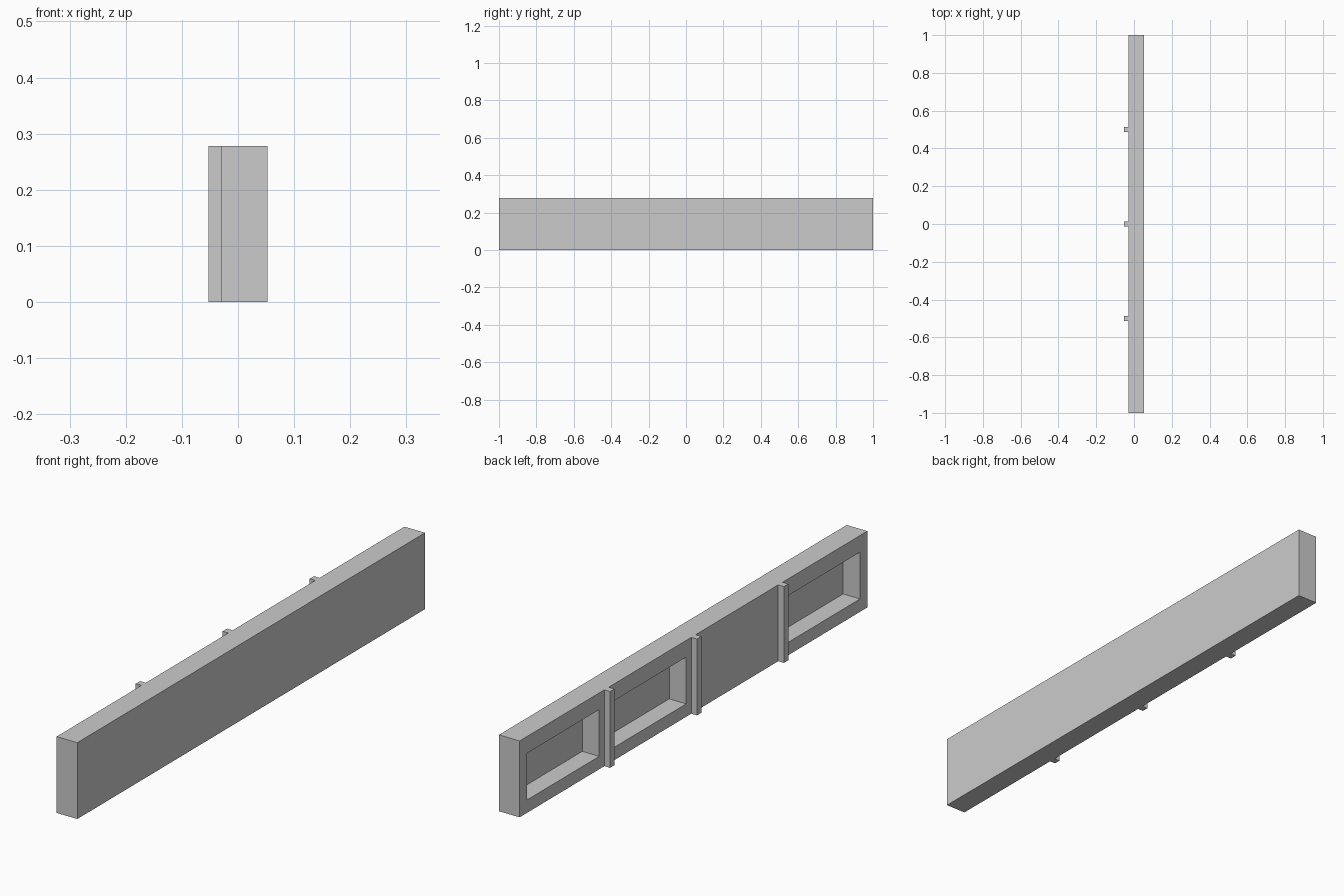
import bpy

if "Cube" in bpy.data.objects:
    bpy.data.objects.remove(bpy.data.objects["Cube"])

LENGTH, HEIGHT = 2.0, 0.278
BACK, FRONT = -0.03, 0.053      # x extent of the slab
RIB_BACK = -0.053               # outer x of the ribs
FLOOR = 0.038                   # x of the recess floor


def box(name, x, y, z):
    """Box spanning the given (min, max) ranges."""
    spans = (x, y, z)
    bpy.ops.mesh.primitive_cube_add(size=1, location=[(a + b) / 2 for a, b in spans])
    ob = bpy.context.object
    ob.name = name
    ob.scale = [b - a for a, b in spans]
    bpy.ops.object.transform_apply(location=False, rotation=False, scale=True)
    return ob


# Long slab
panel = box("panel", (BACK, FRONT), (-LENGTH / 2, LENGTH / 2), (0, HEIGHT))

# Recesses in three of the four bays (the third bay stays flush)
for i, yc in enumerate((0.75, 0.25, -0.75)):
    cutter = box(f"recess_cutter_{i}", (BACK - 0.05, FLOOR),
                 (yc - 0.208, yc + 0.208), (0.047, 0.217))
    cutter.hide_render = True
    cutter.display_type = 'WIRE'
    mod = panel.modifiers.new(f"recess_{i}", 'BOOLEAN')
    mod.operation = 'DIFFERENCE'
    mod.solver = 'EXACT'
    mod.object = cutter

# Vertical ribs between the bays
for i, yc in enumerate((-0.5, 0, 0.5)):
    box(f"rib_{i}", (RIB_BACK, BACK), (yc - 0.0125, yc + 0.0125), (0, HEIGHT))
